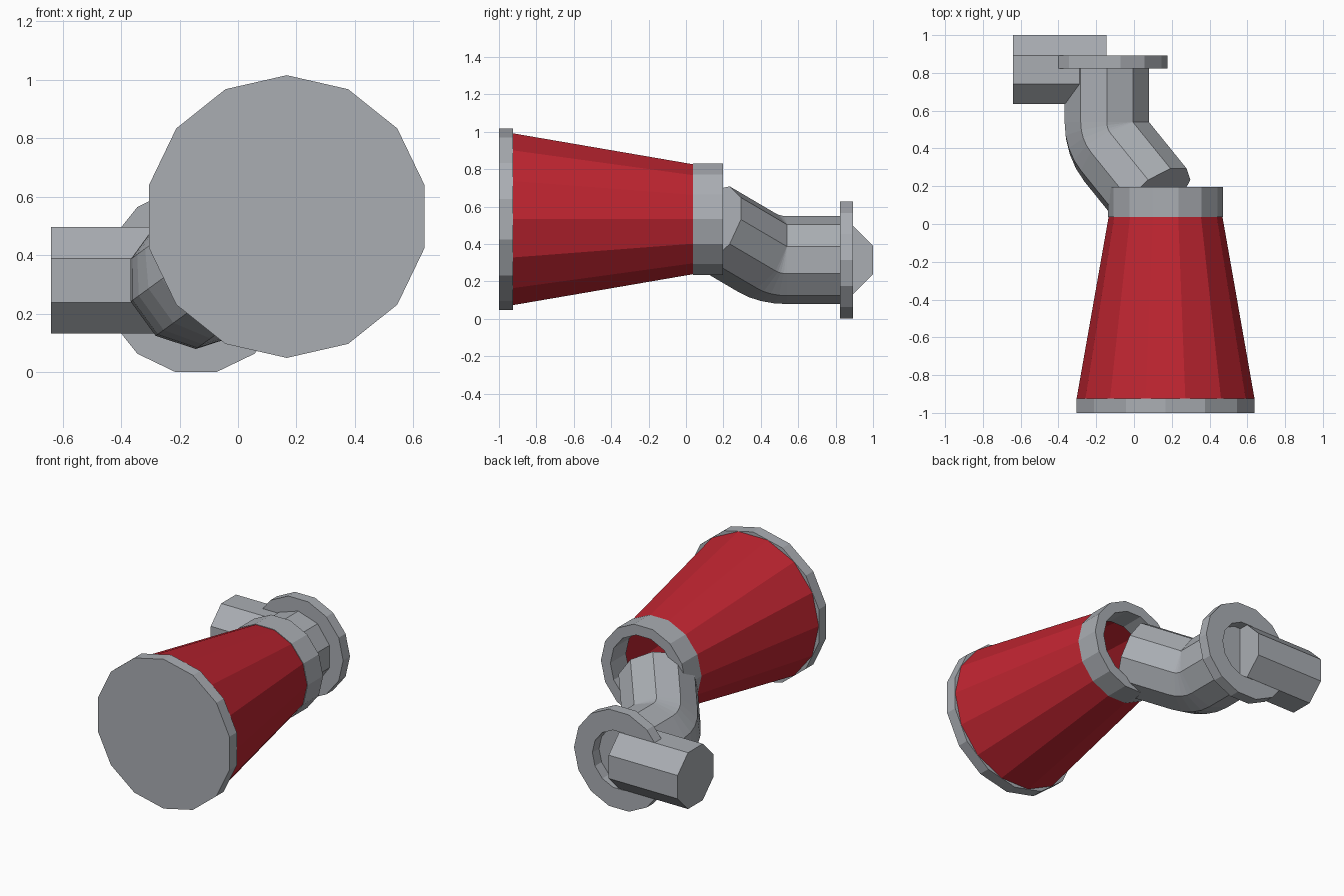
import bpy, bmesh, math
from mathutils import Vector, Matrix

if "Cube" in bpy.data.objects:
    bpy.data.objects.remove(bpy.data.objects["Cube"])


def material(name, rgb):
    m = bpy.data.materials.new(name)
    m.diffuse_color = (*rgb, 1)
    m.use_nodes = True
    m.node_tree.nodes["Principled BSDF"].inputs["Base Color"].default_value = m.diffuse_color
    return m


GREY = material("steel grey", (0.40, 0.42, 0.45))
RED = material("deep red", (0.52, 0.018, 0.030))


def skin(name, rings, mat, caps=True, loop=False, fix=True):
    """Bridge a list of point rings into a tube; cap the ends or close the loop."""
    bm = bmesh.new()
    vs = [[bm.verts.new(p) for p in ring] for ring in rings]
    n = len(rings[0])
    pairs = list(zip(vs, vs[1:])) + ([(vs[-1], vs[0])] if loop else [])
    for a, b in pairs:
        for i in range(n):
            j = (i + 1) % n
            bm.faces.new((a[i], a[j], b[j], b[i]))
    if caps and not loop:
        bm.faces.new(vs[0])
        bm.faces.new(vs[-1])
    bmesh.ops.remove_doubles(bm, verts=bm.verts, dist=0.0002)
    bmesh.ops.recalc_face_normals(bm, faces=bm.faces)
    me = bpy.data.meshes.new(name)
    bm.to_mesh(me)
    bm.free()
    me.materials.append(mat)
    ob = bpy.data.objects.new(name, me)
    bpy.context.collection.objects.link(ob)
    return ob


def ring_y(cx, cz, r, y, n, start=0.0):
    """Polygon ring around the y axis."""
    return [Vector((cx + r * math.cos(start + math.tau * i / n), y,
                    cz + r * math.sin(start + math.tau * i / n))) for i in range(n)]


def turned(name, cx, cz, profile, mat, n=14, start=0.0, **kw):
    return skin(name, [ring_y(cx, cz, r, y, n, start) for r, y in profile], mat, **kw)


# Bell: front disc, hollow red cone, open collar
BX, BZ = 0.167, 0.532
turned("front_disc", BX, BZ, [(0.484, -1.0), (0.484, -0.925)], GREY, start=math.pi / 2)
turned("cone_shell", BX, BZ, [(0.471, -0.925), (0.301, 0.04)], RED, caps=False)
turned("collar", BX, BZ, [(0.305, 0.038), (0.305, 0.197), (0.237, 0.197), (0.237, 0.038)],
       GREY, loop=True)

# Flange ring at the back
PX, PZ = -0.144, 0.3135
turned("flange_ring", PX, PZ, [(0.3215, 0.823), (0.3215, 0.893), (0.19, 0.893), (0.19, 0.823)],
       GREY, loop=True)

# Elbow pipe: straight run, 45 degree bend, straight run into the collar
R, BEND, Y0, STEPS = 0.235, 0.2245, 0.54, 4
side = Vector((math.cos(math.radians(36)), 0, math.sin(math.radians(36))))
axis = Vector((0, 1, 0)).cross(side)
pivot = Vector((PX, Y0, PZ)) + side * BEND
rings = [ring_y(PX, PZ, R, 0.825, 10, math.pi / 2)]
base = ring_y(PX, PZ, R, Y0, 10, math.pi / 2)
# choose the turn direction that carries -y toward the side vector
turn = Matrix.Rotation(math.radians(45), 3, axis)
sign = 1 if (turn @ Vector((0, -1, 0))).dot(side) > 0 else -1
for k in range(STEPS + 1):
    rot = Matrix.Rotation(sign * math.radians(45) * k / STEPS, 3, axis)
    rings.append([pivot + rot @ (p - pivot) for p in base])
run = (rot @ Vector((0, -1, 0))) * 0.347
rings.append([p + run for p in rings[-1]])
skin("elbow_pipe", rings, GREY)

# Octagonal side stub
stub = []
for x in (-0.64, -0.146):
    stub.append([Vector((x, 0.8175 + 0.1975 * math.cos(math.radians(22.5 + 45 * i)),
                         PZ + 0.1975 * math.sin(math.radians(22.5 + 45 * i))))
                 for i in range(8)])
skin("side_stub", stub, GREY)
